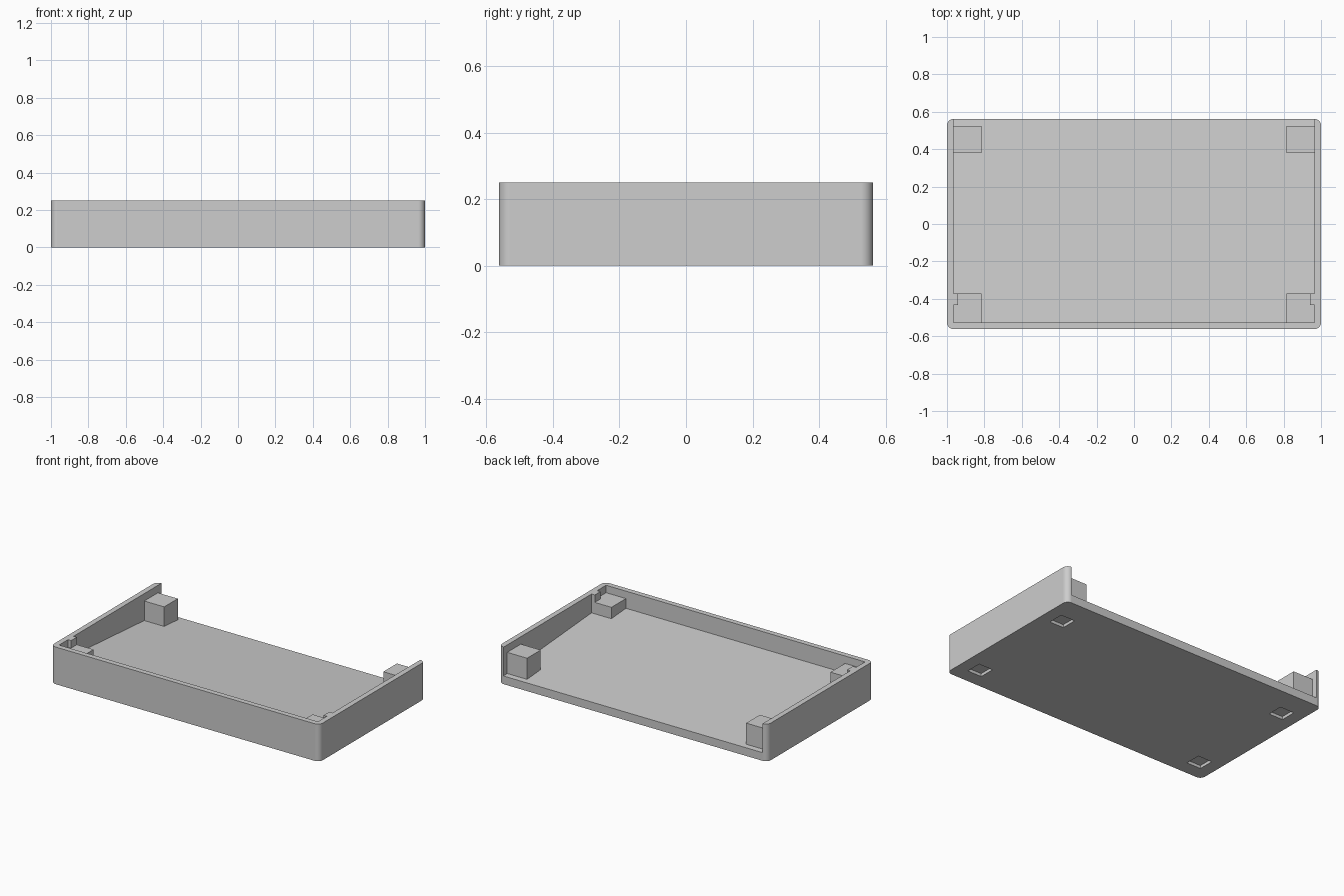
import bpy, bmesh, math

if "Cube" in bpy.data.objects:
    bpy.data.objects.remove(bpy.data.objects["Cube"])

# Overall dimensions
HX, HY, H = 1.0, 0.5625, 0.25
WALL, R = 0.036, 0.036
FLOOR_BACK, SLOPE = 0.055, 0.073   # floor rises towards the front

grey = bpy.data.materials.new("plain grey")
grey.diffuse_color = (0.61, 0.61, 0.61, 1)
grey.use_nodes = True
grey.node_tree.nodes["Principled BSDF"].inputs["Base Color"].default_value = grey.diffuse_color


def floor_z(y):
    return FLOOR_BACK + SLOPE * (HY - y)


def prism(name, pts, z0, z1):
    """Extrude a flat outline from z0 up to z1."""
    bm = bmesh.new()
    face = bm.faces.new([bm.verts.new((x, y, z0)) for x, y in pts])
    ext = bmesh.ops.extrude_face_region(bm, geom=[face])
    top = [v for v in ext["geom"] if isinstance(v, bmesh.types.BMVert)]
    bmesh.ops.translate(bm, verts=top, vec=(0, 0, z1 - z0))
    bmesh.ops.recalc_face_normals(bm, faces=bm.faces)
    me = bpy.data.meshes.new(name)
    bm.to_mesh(me)
    bm.free()
    me.materials.append(grey)
    ob = bpy.data.objects.new(name, me)
    bpy.context.collection.objects.link(ob)
    return ob


def box(name, x0, x1, y0, y1, z0, z1):
    return prism(name, [(x0, y0), (x1, y0), (x1, y1), (x0, y1)], z0, z1)


def sloped_box(name, x0, x1, y0, y1, z1, sink=0.0):
    """Box whose underside follows the sloping floor."""
    ob = box(name, x0, x1, y0, y1, -1, z1)
    for v in ob.data.vertices:
        if v.co.z < -0.5:
            v.co.z = floor_z(v.co.y) - sink
    return ob


def combine(body, tool, operation):
    mod = body.modifiers.new(tool.name, "BOOLEAN")
    mod.operation = operation
    mod.solver = "EXACT"
    mod.object = tool
    bpy.context.view_layer.objects.active = body
    bpy.ops.object.modifier_apply(modifier=mod.name)
    bpy.data.objects.remove(tool)


# Tray with rounded vertical corners
outline = []
for cx, cy, start in ((1, 1, 0), (-1, 1, 90), (-1, -1, 180), (1, -1, 270)):
    for i in range(9):
        a = math.radians(start + i * 90 / 8)
        outline.append((cx * (HX - R) + R * math.cos(a),
                        cy * (HY - R) + R * math.sin(a)))
tray = prism("tray", outline, 0, H)

# Inside hollow with a sloping floor, open at the back
combine(tray, sloped_box("hollow", -HX + WALL, HX - WALL, -HY + WALL, 0.8, 1),
        "DIFFERENCE")

for side, s in (("left", -1), ("right", 1)):
    def span(a, b):
        return sorted((s * a, s * b))

    # Shallow foot pockets underneath
    for y in (-0.415, 0.355):
        combine(tray, box("pocket", *span(0.81, 0.915), y - 0.053, y + 0.053,
                          -0.1, 0.02), "DIFFERENCE")

    # Small upright tabs joined to the side walls, flush with the rim
    combine(tray, box("tab", *span(0.94, 0.98), -0.432, -0.372, 0.1, H), "UNION")

    # Corner blocks, all level on top
    sloped_box(side + "_back_block", *span(0.816, 0.97), 0.38, 0.525, 0.20, 0.005)
    sloped_box(side + "_front_block", *span(0.816, 0.97), -0.53, -0.372, 0.20, 0.005)

# Smooth only the rounded corners
bpy.ops.object.select_all(action="DESELECT")
tray.select_set(True)
bpy.context.view_layer.objects.active = tray
bpy.ops.object.shade_smooth_by_angle(angle=math.radians(30))
weighted = tray.modifiers.new("even_shading", "WEIGHTED_NORMAL")
weighted.keep_sharp = True
